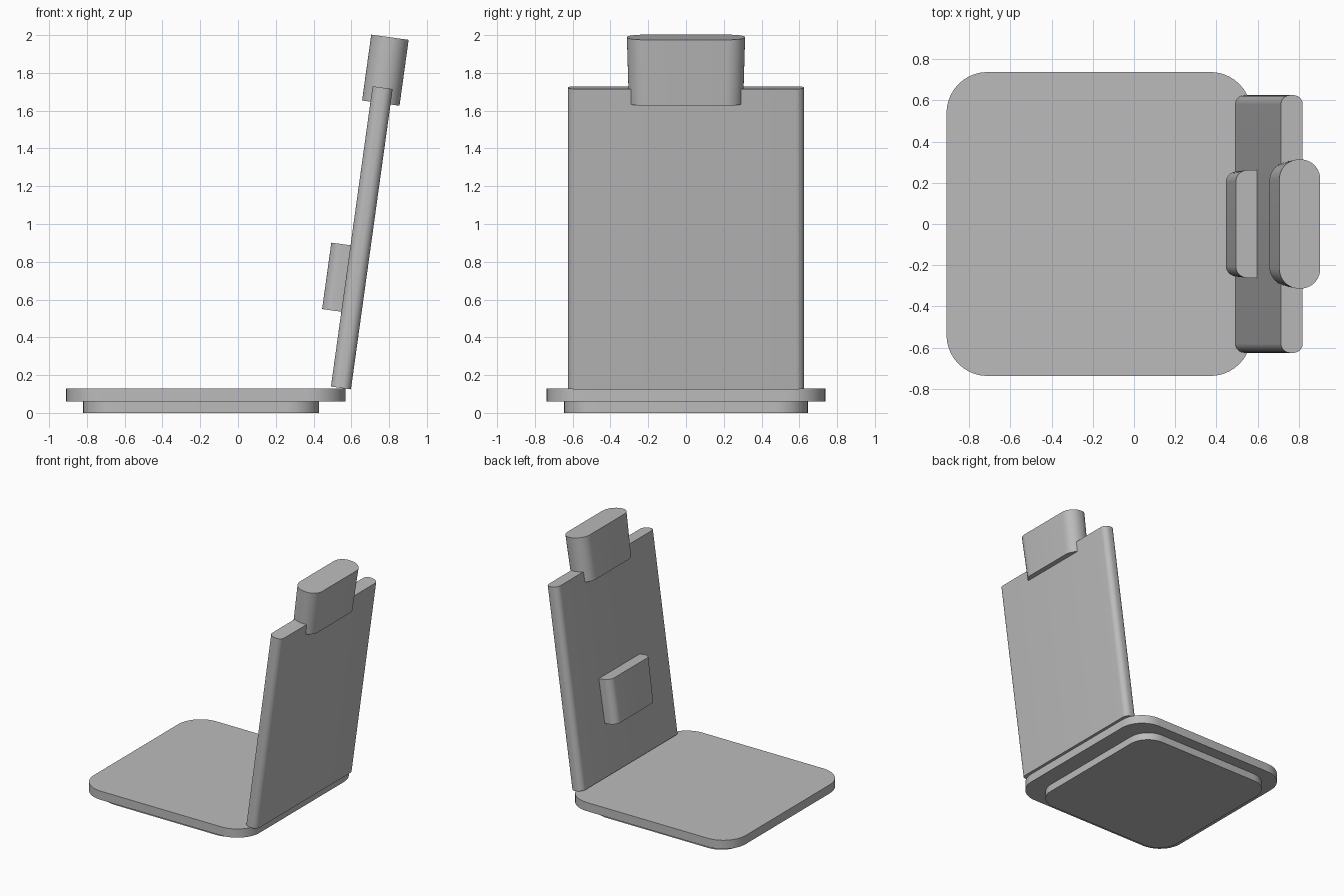
import bpy, bmesh, math

cube = bpy.data.objects.get("Cube")
if cube:
    bpy.data.objects.remove(cube, do_unlink=True)

grey = bpy.data.materials.new("plain grey")
grey.use_nodes = True
colour = (0.5, 0.5, 0.5, 1)
grey.diffuse_color = colour
grey.node_tree.nodes["Principled BSDF"].inputs["Base Color"].default_value = colour

TILT = math.radians(7.9)
STEPS = 10


def outline(depth, width, radius):
    """Rounded rectangle, anticlockwise."""
    points = []
    for i, (sx, sy) in enumerate([(1, 1), (-1, 1), (-1, -1), (1, -1)]):
        for k in range(STEPS + 1):
            a = math.pi / 2 * (i + k / STEPS)
            points.append((sx * (depth / 2 - radius) + radius * math.cos(a),
                           sy * (width / 2 - radius) + radius * math.sin(a)))
    return points


def slab(name, base, depth, width, height, radius, tilt=0, top_width=None):
    """Rounded slab standing on the point base and leaning towards +x."""
    bm = bmesh.new()
    top_width = top_width or width
    low = [bm.verts.new((x, y, 0)) for x, y in outline(depth, width, radius)]
    high = [bm.verts.new((x, y, height)) for x, y in outline(depth, top_width, radius)]
    bm.faces.new(low[::-1])
    bm.faces.new(high)
    for i in range(len(low)):
        j = (i + 1) % len(low)
        bm.faces.new((low[i], low[j], high[j], high[i]))
    mesh = bpy.data.meshes.new(name)
    bm.to_mesh(mesh)
    bm.free()
    mesh.materials.append(grey)
    obj = bpy.data.objects.new(name, mesh)
    bpy.context.collection.objects.link(obj)
    obj.location = base
    obj.rotation_euler.y = tilt
    bpy.ops.object.select_all(action="DESELECT")
    obj.select_set(True)
    bpy.context.view_layer.objects.active = obj
    bpy.ops.object.shade_smooth_by_angle(angle=math.radians(30))
    return obj


# Seat and the smaller plate under it
slab("seat_base", (-0.195, 0, 0), 1.25, 1.29, 0.06, 0.17)
slab("seat", (-0.17, 0, 0.06), 1.48, 1.475, 0.07, 0.2)

# Leaning back with its cushions
slab("backrest", (0.545, 0, 0.132), 0.107, 1.25, 1.605, 0.045, TILT)
slab("headrest", (0.756, 0, 1.64), 0.2, 0.605, 0.352, 0.095, TILT, 0.626)
slab("lumbar_pad", (0.522, 0, 0.539), 0.155, 0.51, 0.355, 0.055, TILT, 0.522)
